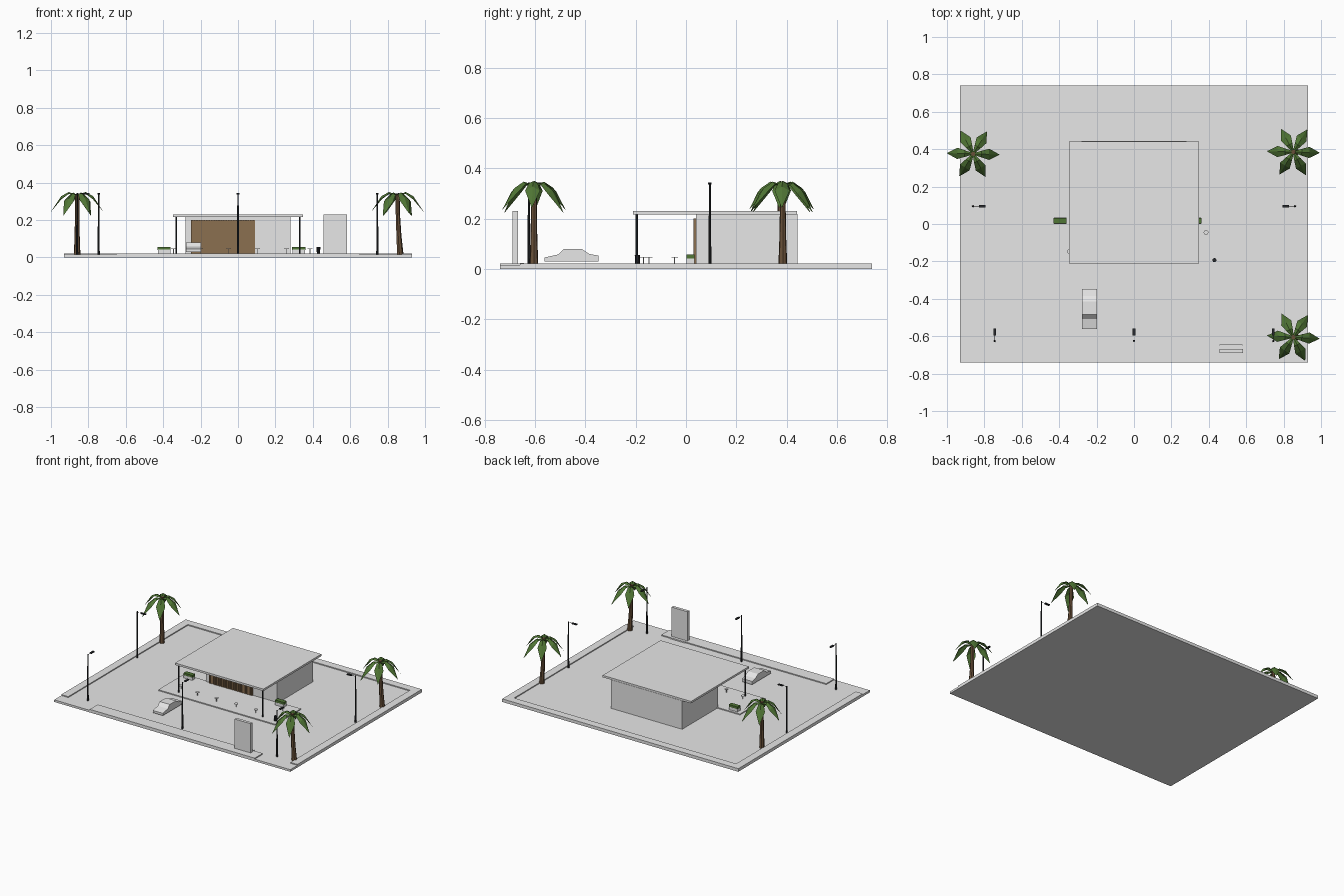
import bpy, bmesh, math
from mathutils import Vector

if "Cube" in bpy.data.objects:
    bpy.data.objects.remove(bpy.data.objects["Cube"])


def material(name, r, g, b):
    m = bpy.data.materials.new(name)
    m.diffuse_color = (r, g, b, 1)
    m.use_nodes = True
    m.node_tree.nodes["Principled BSDF"].inputs["Base Color"].default_value = m.diffuse_color
    return m


GREY = material("light_grey", 0.8, 0.8, 0.8)
WOOD = material("wood_brown", 0.26, 0.16, 0.08)
BARK = material("bark_brown", 0.14, 0.08, 0.04)
LEAF = material("leaf_green", 0.08, 0.18, 0.035)
DARK = material("dark_metal", 0.02, 0.022, 0.025)


def make(name, bm, mat):
    me = bpy.data.meshes.new(name)
    bm.to_mesh(me)
    bm.free()
    me.materials.append(mat)
    ob = bpy.data.objects.new(name, me)
    bpy.context.collection.objects.link(ob)
    return ob


def add_box(bm, x0, x1, y0, y1, z0, z1):
    vs = bmesh.ops.create_cube(bm, size=1)["verts"]
    for v in vs:
        v.co = Vector((x0 + (v.co.x + .5) * (x1 - x0),
                       y0 + (v.co.y + .5) * (y1 - y0),
                       z0 + (v.co.z + .5) * (z1 - z0)))


def box(name, mat, *d):
    bm = bmesh.new()
    add_box(bm, *d)
    return make(name, bm, mat)


def add_tube(bm, p0, p1, r0, r1, n=8):
    # capped tapered tube between two points
    p0, p1 = Vector(p0), Vector(p1)
    q = (p1 - p0).to_track_quat('Z', 'Y')
    vs = bmesh.ops.create_cone(bm, cap_ends=True, segments=n, radius1=r0,
                               radius2=r1, depth=(p1 - p0).length)["verts"]
    for v in vs:
        v.co = q @ v.co + (p0 + p1) / 2


# site: paved lot, raised borders, patio
G = 0.015   # paving level
K = 0.022   # raised level
box("paved_lot", GREY, -.93, .93, -.74, .74, 0, G)
box("left_border", GREY, -.93, -.875, -.66, .74, .005, K)
box("right_border", GREY, .875, .93, -.66, .74, .005, K)
box("back_border", GREY, -.875, .875, .685, .74, .005, K)
box("front_border", GREY, -.65, .65, -.74, -.65, .005, K)
box("patio", GREY, -.46, .46, -.24, .05, .005, K)

# building, roof and canopy posts
box("building", GREY, -.28, .28, .04, .443, .005, .218)
box("roof", GREY, -.348, .348, -.211, .441, .217, .231)
for s in (-1, 1):
    bm = bmesh.new()
    add_tube(bm, (s * .33, -.195, G), (s * .33, -.195, .218), .005, .005)
    make("canopy_post", bm, DARK)

# slatted wooden front
box("wood_panel", WOOD, -.25, .09, .035, .041, K, .2)
bm = bmesh.new()
N = 26
for i in range(N):
    x = -.25 + .34 * i / N
    add_box(bm, x, x + .34 / N * .7, .03, .036, K, .2)
make("wood_slats", bm, WOOD)

# planters with hedges
for x in (-.395, .325):
    box("planter", GREY, x - .034, x + .034, .001, .034, K, .042)
    box("hedge", LEAF, x - .035, x + .035, .002, .033, .041, .057)

# small round tables
for x, y in ((-.345, -.147), (-.2, -.17), (-.05, -.17), (.105, -.17),
             (.26, -.17), (.385, -.045)):
    bm = bmesh.new()
    add_tube(bm, (x, y, K), (x, y, .046), .002, .002, 6)
    add_tube(bm, (x, y, .045), (x, y, .048), .013, .013, 12)
    make("table", bm, GREY)

# litter bin
bm = bmesh.new()
add_tube(bm, (.43, -.193, K), (.43, -.193, .055), .009, .011, 10)
make("litter_bin", bm, DARK)

# roadside panel and low kerb behind it
box("sign_panel", GREY, .457, .583, -.69, -.669, .01, .23)
box("low_kerb", GREY, .457, .58, -.66, -.645, .01, .024)

# parked car: side profile extruded across x
bm = bmesh.new()
prof = [(-.562, .03), (-.348, .03), (-.348, .053), (-.385, .06), (-.415, .08),
        (-.485, .08), (-.507, .058), (-.562, .046)]
f = bm.faces.new([bm.verts.new((-.277, y, z)) for y, z in prof])
ext = bmesh.ops.extrude_face_region(bm, geom=[f])["geom"]
for e in ext:
    if isinstance(e, bmesh.types.BMVert):
        e.co.x = -.198
bmesh.ops.recalc_face_normals(bm, faces=bm.faces)
make("car_body", bm, GREY)

# street lamps: position and arm direction
for x, y, dx, dy in ((-.745, -.625, 0, 1), (0, -.625, 0, 1), (.745, -.625, 0, 1),
                     (-.86, .095, 1, 0), (.86, .095, -1, 0)):
    bm = bmesh.new()
    add_tube(bm, (x, y, G), (x, y, .345), .006, .0035)
    add_tube(bm, (x, y, .341), (x + dx * .035, y + dy * .035, .341), .0012, .0012, 4)
    cx, cy = x + dx * .048, y + dy * .048
    hx, hy = (.018, .007) if dx else (.007, .018)
    add_box(bm, cx - hx, cx + hx, cy - hy, cy + hy, .337, .344)
    make("street_lamp", bm, DARK)


# palms: leaning tapered trunk with six folded drooping fronds
def palm(x, y, lean, turn):
    bx = x + lean
    bm = bmesh.new()
    pts = [((bx, y, G), .018), ((bx - lean * .5, y, .12), .014),
           ((bx - lean * .85, y, .23), .012), ((x, y, .34), .012)]
    for (a, ra), (b, rb) in zip(pts, pts[1:]):
        add_tube(bm, a, b, ra, rb, 7)
    make("palm_trunk", bm, BARK)
    bm = bmesh.new()
    for k in range(6):
        a = turn + k * math.pi / 3
        d, s = Vector((math.cos(a), math.sin(a), 0)), Vector((-math.sin(a), math.cos(a), 0))
        droop = (0, .02, .008)[k % 3]
        rows = []
        for r, z, w in ((.006, .335, .005), (.045, .35, .018),
                        (.085, .328, .03), (.14, .245, .001)):
            c = Vector((x, y, z - droop * r / .14)) + d * r
            low = Vector((0, 0, -w * .55))
            rows.append([bm.verts.new(p) for p in (c + s * w + low, c, c - s * w + low)])
        for r0, r1 in zip(rows, rows[1:]):
            for j in (0, 1):
                bm.faces.new((r0[j], r1[j], r1[j + 1], r0[j + 1]))
    bmesh.ops.recalc_face_normals(bm, faces=bm.faces)
    if sum(fc.normal.z for fc in bm.faces) < 0:
        bmesh.ops.reverse_faces(bm, faces=bm.faces)
    make("palm_fronds", bm, LEAF)


palm(-.86, .375, 0, -.03)
palm(.852, .385, .015, -.03)
palm(.852, -.605, .015, -.06)
